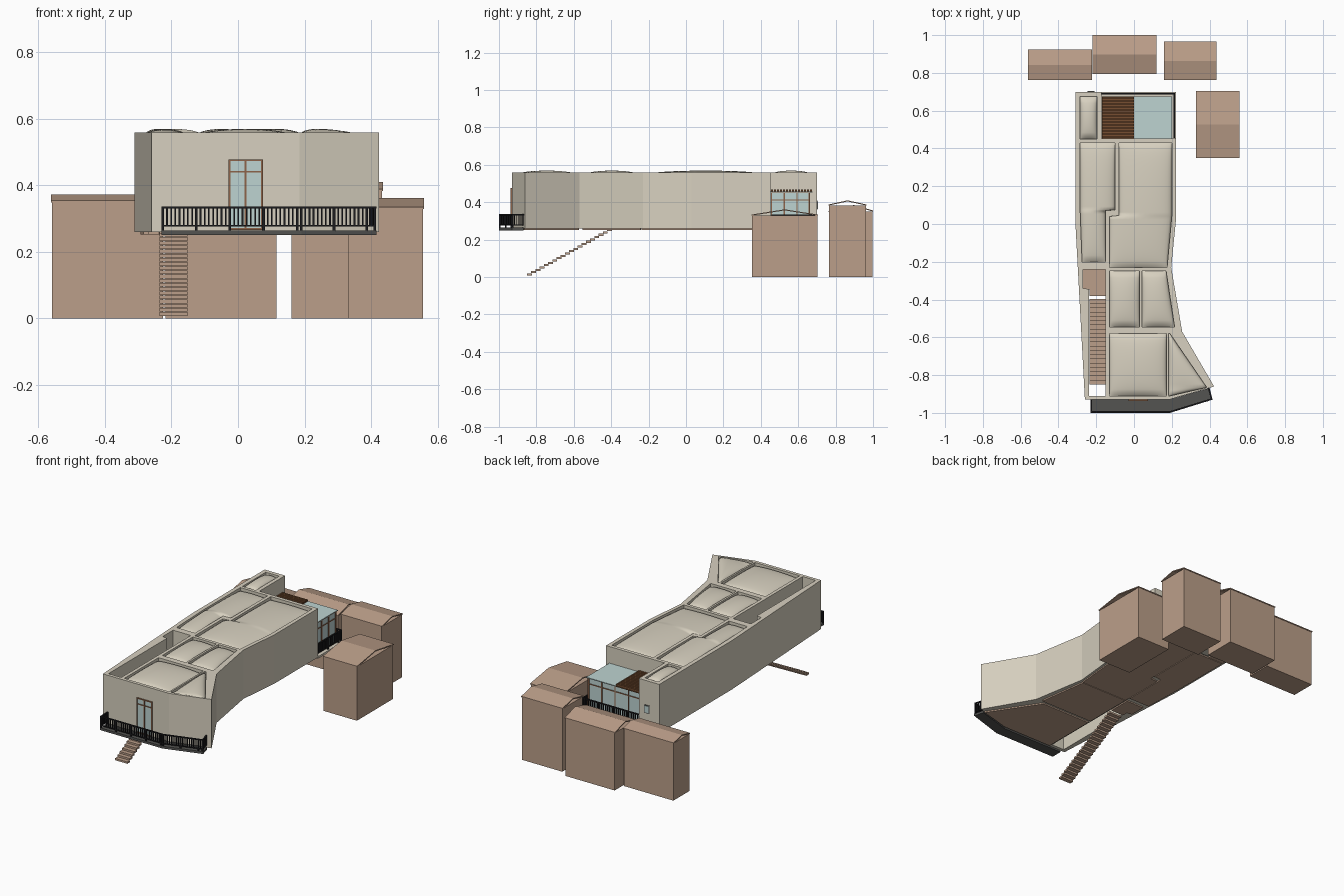
import bpy, bmesh, math
from mathutils import Matrix, Vector

old = bpy.data.objects.get("Cube")
if old:
    bpy.data.objects.remove(old, do_unlink=True)


def material(name, r, g, b):
    m = bpy.data.materials.new(name)
    m.use_nodes = True
    col = [(c / 255) ** 2.2 for c in (r, g, b)] + [1]
    m.diffuse_color = col
    m.node_tree.nodes["Principled BSDF"].inputs["Base Color"].default_value = col
    return m


PLASTER = material("plaster", 214, 207, 190)
CLAY = material("clay brown", 186, 157, 136)
GLASS = material("pale glass", 188, 210, 208)
WOOD = material("dark wood", 118, 80, 52)
FRAME = material("frame brown", 140, 100, 75)
IRON = material("black iron", 34, 34, 36)
STONE = material("dark grey", 84, 84, 82)


def finish(bm, name, mat, smooth=False):
    bmesh.ops.recalc_face_normals(bm, faces=bm.faces)
    me = bpy.data.meshes.new(name)
    bm.to_mesh(me)
    bm.free()
    me.materials.append(mat)
    for p in me.polygons:
        p.use_smooth = smooth
    ob = bpy.data.objects.new(name, me)
    bpy.context.collection.objects.link(ob)
    return ob


def add_box(bm, lo, hi):
    lo, hi = Vector(lo), Vector(hi)
    mat = Matrix.Translation((lo + hi) / 2) @ Matrix.Diagonal((*(hi - lo), 1))
    bmesh.ops.create_cube(bm, size=1, matrix=mat)


def add_bar(bm, p, q, w, z0, z1):
    """Horizontal bar between two plan points."""
    p, q = Vector(p), Vector(q)
    d, c = q - p, (p + q) / 2
    mat = (Matrix.Translation((c.x, c.y, (z0 + z1) / 2))
           @ Matrix.Rotation(math.atan2(d.y, d.x), 4, 'Z')
           @ Matrix.Diagonal((d.length + w, w, z1 - z0, 1)))
    bmesh.ops.create_cube(bm, size=1, matrix=mat)


def boxes(name, mat, *pairs):
    bm = bmesh.new()
    for lo, hi in pairs:
        add_box(bm, lo, hi)
    return finish(bm, name, mat)


def slab(name, mat, loops, z0, z1):
    """Extrude a plan outline (first loop) with holes (other loops)."""
    bm = bmesh.new()
    edges = []
    for loop in loops:
        vs = [bm.verts.new((x, y, z0)) for x, y in loop]
        edges += [bm.edges.new((vs[i - 1], vs[i])) for i in range(len(vs))]
    bmesh.ops.triangle_fill(bm, use_beauty=True, edges=edges, normal=(0, 0, 1))
    out = bmesh.ops.extrude_face_region(bm, geom=bm.faces[:])
    top = [g for g in out["geom"] if isinstance(g, bmesh.types.BMVert)]
    bmesh.ops.translate(bm, verts=top, vec=(0, 0, z1 - z0))
    return finish(bm, name, mat)


def rows_to_loop(rows, grow=0):
    """Plan loop from rows of (y, x_min, x_max)."""
    last = len(rows) - 1
    ys = [r[0] + (grow if i == last else -grow if i == 0 else 0) for i, r in enumerate(rows)]
    right = [(r[2] + grow, y) for r, y in zip(rows, ys)]
    left = [(r[1] - grow, y) for r, y in zip(rows, ys)]
    return right + left[::-1]


def pillow(name, rows, n=16):
    """Softly domed roof panel filling a room."""
    samples = []
    for a, b in zip(rows, rows[1:]):
        k = max(1, math.ceil((b[0] - a[0]) / 0.018))
        samples += [[a[j] + (b[j] - a[j]) * i / k for j in range(3)] for i in range(k)]
    samples.append(rows[-1])
    y0, y1 = rows[0][0], rows[-1][0]
    bm = bmesh.new()
    grid = []
    for y, xa, xb in samples:
        v = 2 * (y - y0) / (y1 - y0) - 1
        line = []
        for i in range(n + 1):
            u = -math.cos(math.pi * i / n)
            dome = max(0, (1 - u * u) * (1 - v * v)) ** 0.4
            line.append(bm.verts.new((xa + (xb - xa) * (u + 1) / 2, y, 0.538 + 0.031 * dome)))
        grid.append(line)
    for a, b in zip(grid, grid[1:]):
        for i in range(n):
            bm.faces.new((a[i], a[i + 1], b[i + 1], b[i]))
    finish(bm, name, PLASTER, smooth=True)


def railing(name, path, z0, z1, pitch):
    bm = bmesh.new()
    for p, q in zip(path, path[1:]):
        p, q = Vector(p), Vector(q)
        add_bar(bm, p, q, 0.006, z0, z0 + 0.005)
        add_bar(bm, p, q, 0.008, z1 - 0.006, z1)
        n = max(1, round((q - p).length / pitch))
        for i in range(n + 1):
            c = p.lerp(q, i / n)
            w = 0.004 if i % 8 == 0 else 0.0025
            foot = z0 - 0.015 if i % 8 == 0 else z0
            add_box(bm, (c.x - w, c.y - w, foot), (c.x + w, c.y + w, z1))
    finish(bm, name, IRON)


# Rooms, each as rows of (y, x_min, x_max)
rooms = {
    "back_room": [(0.45, -0.285, -0.195), (0.675, -0.285, -0.195)],
    "long_room": [(-0.2, -0.275, -0.15), (0.07, -0.285, -0.15),
                  (0.075, -0.285, -0.1), (0.43, -0.285, -0.1)],
    "main_room": [(-0.23, -0.13, 0.175), (0.04, -0.13, 0.2),
                  (0.045, -0.08, 0.2), (0.43, -0.08, 0.2)],
    "middle_room_right": [(-0.545, -0.13, 0.03), (-0.25, -0.13, 0.03)],
    "middle_room_left": [(-0.545, 0.042, 0.215), (-0.25, 0.042, 0.17)],
    "front_room": [(-0.91, -0.13, 0.172), (-0.58, -0.13, 0.172)],
    "corner_room": [(-0.91, 0.182, 0.19), (-0.865, 0.182, 0.385), (-0.58, 0.182, 0.19)],
}
stairwell = [(-0.91, -0.237, -0.15), (-0.345, -0.237, -0.15),
             (-0.34, -0.27, -0.15), (-0.24, -0.27, -0.15)]

# Walls with a hole for each room and the stairwell
outline = [(-0.31, 0.7), (-0.31, 0), (-0.26, -0.93), (0.185, -0.93), (0.424, -0.86),
           (0.255, -0.57), (0.197, -0.23), (0.223, 0.03), (0.223, 0.452),
           (-0.172, 0.452), (-0.172, 0.7)]
slab("walls", PLASTER, [outline] + [rows_to_loop(r) for r in rooms.values()]
     + [rows_to_loop(stairwell)], 0.26, 0.558)
for name, rows in rooms.items():
    pillow(name + "_roof", rows)
    slab(name + "_floor", CLAY, [rows_to_loop(rows, 0.008)], 0.252, 0.262)

# Stairs and landing
landing = [(-0.38, -0.235, -0.152)] + [(y, a, b) for y, a, b in stairwell[1:]]
slab("stair_landing", CLAY, [rows_to_loop(landing)], 0.252, 0.262)
steps = 20
boxes("stairs", CLAY, *[
    ((-0.235, -0.85 + 0.0225 * i, 0.008 + 0.0125 * i),
     (-0.152, -0.824 + 0.0225 * i, 0.019 + 0.0125 * i)) for i in range(steps)])

# Front balcony
slab("front_balcony", STONE, [[(-0.23, -0.93), (-0.23, -1), (0.19, -1), (0.416, -0.93),
                               (0.4, -0.868), (0.185, -0.93)]], 0.25, 0.264)
railing("front_railing", [(-0.226, -0.935), (-0.226, -0.995), (0.19, -0.995),
                          (0.411, -0.927), (0.396, -0.872)], 0.276, 0.336, 0.0125)

# Front door
boxes("front_door_glass", GLASS, ((-0.027, -0.934, 0.266), (0.073, -0.929, 0.474)))
boxes("front_door_frame", FRAME,
      *[((x - 0.003, -0.938, 0.266), (x + 0.003, -0.929, 0.476)) for x in (-0.026, 0.023, 0.072)],
      *[((-0.029, -0.938, z), (0.075, -0.929, z + 0.005)) for z in (0.266, 0.438, 0.472)])

# Back terrace: slab, glazed room, slatted cover, railing
boxes("terrace_slab", PLASTER, ((-0.172, 0.452, 0.252), (0.223, 0.7, 0.264)))
boxes("terrace_glass", GLASS, ((-0.17, 0.452, 0.264), (0.195, 0.66, 0.452)))
bars = [((x - 0.003, 0.655, 0.264), (x + 0.003, 0.664, 0.455))
        for x in (-0.165, -0.075, 0.015, 0.105, 0.195)]
bars += [((0.19, y - 0.003, 0.264), (0.199, y + 0.003, 0.455)) for y in (0.458, 0.525, 0.593, 0.66)]
for z in (0.264, 0.41, 0.45):
    bars.append(((-0.17, 0.655, z), (0.198, 0.664, z + 0.005)))
    bars.append(((0.19, 0.455, z), (0.199, 0.664, z + 0.005)))
boxes("terrace_frame", FRAME, *bars)
boxes("terrace_glass_roof", GLASS, ((0, 0.452, 0.452), (0.2, 0.676, 0.457)))
boxes("terrace_cover", WOOD, ((-0.17, 0.452, 0.452), (0, 0.676, 0.457)),
      *[((-0.17, 0.454 + 0.016 * i, 0.457), (0, 0.465 + 0.016 * i, 0.468)) for i in range(14)])
railing("terrace_railing", [(0.212, 0.46), (0.212, 0.69), (-0.168, 0.69)], 0.275, 0.335, 0.0125)

# Small back window
boxes("back_window_frame", STONE, ((-0.245, 0.698, 0.36), (-0.208, 0.703, 0.41)))
boxes("back_window_glass", GLASS, ((-0.24, 0.7, 0.365), (-0.213, 0.705, 0.405)))


def house(name, x0, x1, y0, y1, wall, ridge):
    """Plain block with a thin gabled roof whose ridge runs along x."""
    i = 0.003
    boxes(name + "_walls", CLAY, ((x0 + i, y0 + i, 0), (x1 - i, y1 - i, wall)))
    mid, t = (y0 + y1) / 2, 0.006
    section = [(y0, wall), (mid, ridge - t), (y1, wall), (y1, wall + t), (mid, ridge), (y0, wall + t)]
    bm = bmesh.new()
    a, b = [[bm.verts.new((x, y, z)) for y, z in section] for x in (x0, x1)]
    for k in range(6):
        bm.faces.new((a[k - 1], a[k], b[k], b[k - 1]))
    for s in (a, b):
        bm.faces.new((s[0], s[1], s[4], s[5]))
        bm.faces.new((s[1], s[2], s[3], s[4]))
    finish(bm, name + "_roof", CLAY)


# Neighbouring houses
house("house_right", -0.562, -0.222, 0.763, 0.923, 0.348, 0.372)
house("house_back", -0.22, 0.118, 0.795, 1.0, 0.35, 0.385)
house("house_left", 0.158, 0.436, 0.762, 0.965, 0.382, 0.41)
house("house_side", 0.328, 0.558, 0.35, 0.705, 0.328, 0.362)
